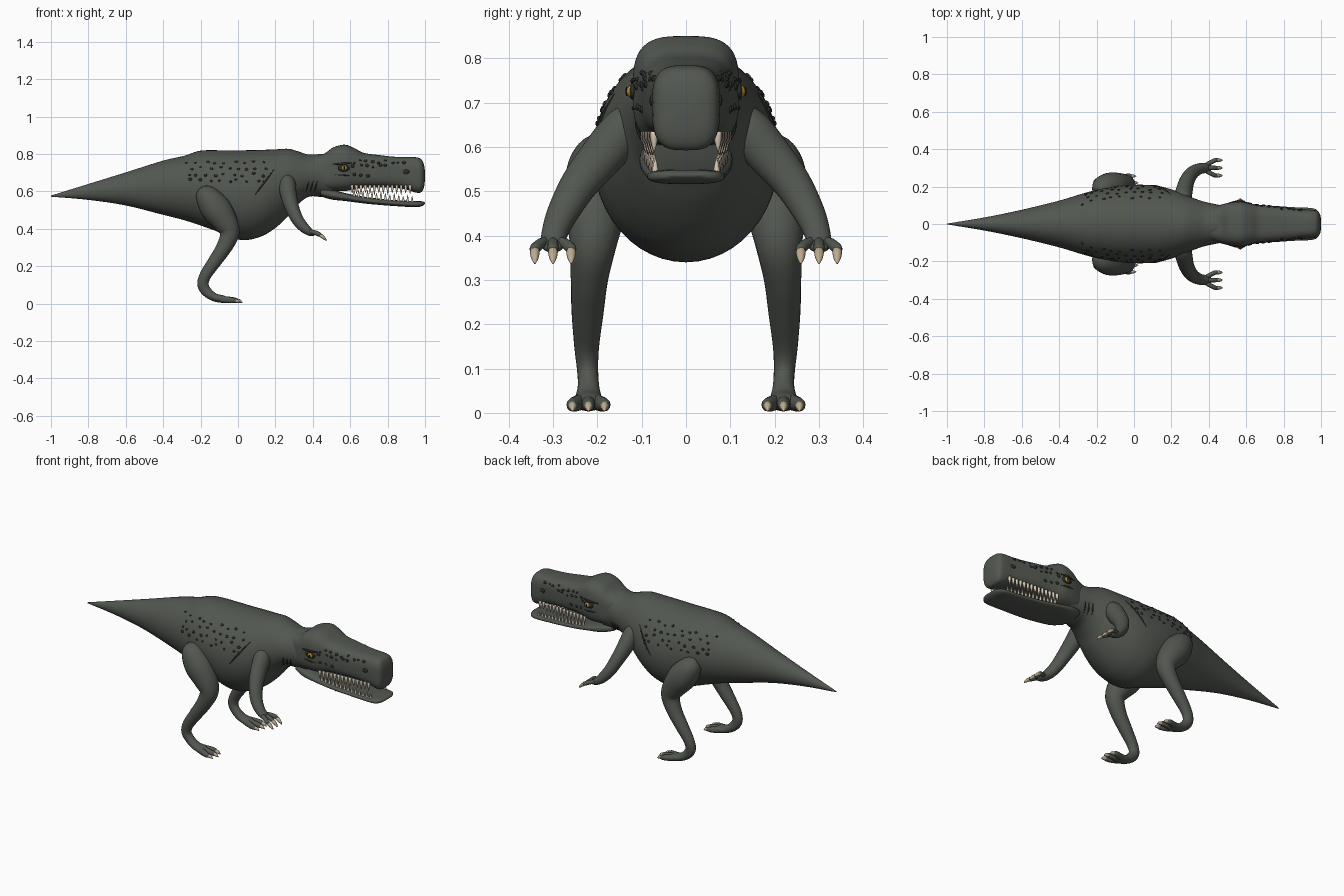
import bpy, bmesh, math, random
from mathutils import Vector, Matrix
from mathutils.bvhtree import BVHTree

cube = bpy.data.objects.get("Cube")
if cube:
    bpy.data.objects.remove(cube, do_unlink=True)


def material(name, r, g, b):
    m = bpy.data.materials.new(name)
    m.use_nodes = True
    m.diffuse_color = (r, g, b, 1)
    node = m.node_tree.nodes["Principled BSDF"]
    node.inputs["Base Color"].default_value = (r, g, b, 1)
    node.inputs["Roughness"].default_value = 0.8
    return m


HIDE = material("grey green hide", .085, .095, .08)
DARK = material("dark scale", .025, .028, .024)
CLAW = material("tan claw", .5, .41, .28)
TOOTH = material("ivory tooth", .68, .58, .45)
AMBER = material("amber eye", .5, .24, .03)
BLACK = material("black pupil", .004, .004, .004)
SIDES = (("left", 1), ("right", -1))


def finish(bm, name, mat):
    """Turn a bmesh into a smooth object and return its search tree."""
    bmesh.ops.recalc_face_normals(bm, faces=bm.faces[:])
    for f in bm.faces:
        f.smooth = True
    mesh = bpy.data.meshes.new(name)
    bm.to_mesh(mesh)
    tree = BVHTree.FromBMesh(bm)
    bm.free()
    mesh.materials.append(mat)
    bpy.context.collection.objects.link(bpy.data.objects.new(name, mesh))
    return tree


def resample(nodes, steps):
    """Catmull-Rom through nodes of any width."""
    rows = []
    last = len(nodes) - 1
    for i in range(last):
        quad = (nodes[max(i - 1, 0)], nodes[i], nodes[i + 1], nodes[min(i + 2, last)])
        for k in range(steps):
            t = k / steps
            rows.append([.5 * (2 * b + (c - a) * t + (2 * a - 5 * b + 4 * c - d) * t * t
                               + (3 * b - a - 3 * c + d) * t ** 3)
                         for a, b, c, d in zip(*quad)])
    rows.append(list(nodes[-1]))
    return rows


def add_tube(bm, nodes, sides=24, steps=5, power=1, axis=None):
    """Sweep a superellipse along nodes (x, y, z, side radius, up radius)."""
    rows = resample(nodes, steps)
    pts = [Vector(r[:3]) for r in rows]
    rings = []
    for i, r in enumerate(rows):
        tan = axis or (pts[min(i + 1, len(pts) - 1)] - pts[max(i - 1, 0)]).normalized()
        side = Vector((0, 1, 0))
        side = (side - tan * side.dot(tan)).normalized()
        up = tan.cross(side)
        ring = []
        for k in range(sides):
            a = math.tau * k / sides
            c, s = [math.copysign(abs(v) ** power, v) for v in (math.cos(a), math.sin(a))]
            ring.append(bm.verts.new(pts[i] + side * c * max(r[3], .001) + up * s * max(r[4], .001)))
        rings.append(ring)
    for a, b in zip(rings, rings[1:]):
        for k in range(sides):
            j = (k + 1) % sides
            bm.faces.new((a[k], a[j], b[j], b[k]))
    bm.faces.new(rings[0])
    bm.faces.new(rings[-1])


def loft(name, stations, power):
    """Stations along x: (x, top, bottom, half width)."""
    bm = bmesh.new()
    nodes = [(x, 0, (t + b) / 2, w, (t - b) / 2) for x, t, b, w in stations]
    add_tube(bm, nodes, 48, 6, power, Vector((1, 0, 0)))
    return finish(bm, name, HIDE)


def limb(name, nodes, s):
    bm = bmesh.new()
    add_tube(bm, [(x, y * s, z, a, b) for x, y, z, a, b in nodes])
    finish(bm, name, HIDE)


def on_surface(tree, x, z, s):
    hit, normal, _, _ = tree.ray_cast(Vector((x, s, z)), Vector((0, -s, 0)))
    return hit, normal


def add_bump(bm, tree, x, z, s, size, lift=0):
    """Flattened ball on the skin, size = (along, up, out)."""
    hit, n = on_surface(tree, x, z, s)
    if hit:
        m = Matrix.Translation(hit + n * lift) @ n.to_track_quat('Z', 'Y').to_matrix().to_4x4()
        bmesh.ops.create_icosphere(bm, subdivisions=2, radius=1,
                                   matrix=m @ Matrix.Diagonal((*size, 1)))


def add_groove(bm, tree, start, end, s, r):
    nodes = []
    for k in range(7):
        t = k / 6
        hit, n = on_surface(tree, start[0] + (end[0] - start[0]) * t,
                            start[1] + (end[1] - start[1]) * t, s)
        if hit:
            w = r * (.3 + math.sin(math.pi * t))
            nodes.append((*hit, w, w))
    if len(nodes) > 1:
        add_tube(bm, nodes, 6, 2)


# Torso, neck and tail
body = loft("body", [
    (-1, .578, .572, .002), (-.8, .64, .555, .035), (-.6, .702, .525, .076),
    (-.4, .765, .475, .125), (-.29, .79, .447, .158), (-.2, .818, .418, .182),
    (-.08, .82, .375, .203), (.02, .82, .34, .21), (.12, .822, .358, .205),
    (.2, .825, .405, .185), (.27, .828, .47, .158), (.32, .815, .53, .138),
    (.38, .797, .572, .118), (.45, .8, .57, .103), (.51, .79, .57, .09), (.54, .74, .62, .04)], 1)

# Skull with blunt snout, and open lower jaw
skull = loft("skull", [
    (.4, .788, .62, .085), (.46, .802, .605, .102), (.51, .836, .602, .114),
    (.57, .85, .602, .12), (.62, .833, .61, .11), (.67, .807, .62, .102),
    (.75, .795, .622, .095), (.83, .786, .62, .086), (.9, .784, .61, .078),
    (.95, .783, .594, .076), (.98, .772, .596, .07), (.995, .74, .625, .05), (1, .7, .67, .015)], .62)
loft("lower_jaw", [
    (.44, .615, .575, .08), (.5, .61, .557, .1), (.58, .59, .548, .105), (.7, .568, .533, .1),
    (.85, .553, .521, .09), (.95, .549, .516, .085), (.985, .547, .522, .068), (1, .54, .533, .03)], .7)

# Teeth in both jaws
bm = bmesh.new()
COUNT = 14
for _, s in SIDES:
    for i in range(COUNT):
        t = i / (COUNT - 1)
        x, y = .61 + .31 * t, s * (.093 - .021 * t)
        long = .005 * (i % 3)
        add_tube(bm, [(x, y, .635, .008, .008), (x, y, .615, .008, .008),
                      (x, y, .592 - long, .001, .001)], 6, 2)
        x, y, z = x + .011, y * .96, .585 - .036 * t
        add_tube(bm, [(x, y, z - .02, .007, .007), (x, y, z, .007, .007),
                      (x, y, z + .032 - long, .001, .001)], 6, 2)
finish(bm, "teeth", TOOTH)

for label, s in SIDES:
    random.seed(4)
    # Hind leg and foot
    limb(label + "_leg", [
        (-.19, .16, .595, .04, .04), (-.165, .185, .57, .07, .065), (-.12, .2, .51, .076, .08),
        (-.07, .205, .44, .066, .068), (-.045, .21, .375, .052, .052), (-.075, .218, .3, .042, .042),
        (-.125, .222, .225, .036, .036), (-.175, .224, .15, .028, .031), (-.187, .222, .1, .024, .03),
        (-.165, .22, .062, .024, .027), (-.125, .22, .034, .03, .022), (-.08, .22, .024, .036, .02),
        (-.05, .22, .018, .025, .012)], s)
    toes, claws = bmesh.new(), bmesh.new()
    for spread in (-1, 0, 1):
        y = s * .22
        tip = y + spread * .036
        reach = .012 if spread == 0 else 0
        add_tube(toes, [(-.12, y + spread * .012, .03, .014, .016), (-.07, y + spread * .024, .022, .016, .018),
                        (-.03 + reach, tip, .018, .014, .015), (-.01 + reach, tip, .014, .008, .009)], 12, 4)
        add_tube(claws, [(-.025 + reach, tip, .016, .01, .01), (-.005 + reach, tip, .014, .009, .01),
                         (.012 + reach, tip, .004, .001, .001)], 8, 3)
    finish(toes, label + "_toes", HIDE)
    finish(claws, label + "_toe_claws", CLAW)

    # Arm and hand
    limb(label + "_arm", [
        (.255, .11, .675, .035, .035), (.262, .14, .64, .05, .046), (.27, .185, .585, .05, .044),
        (.287, .238, .52, .043, .038), (.315, .276, .455, .036, .033), (.35, .295, .41, .03, .028),
        (.385, .3, .382, .027, .02), (.41, .3, .372, .02, .01)], s)
    fingers, claws = bmesh.new(), bmesh.new()
    for spread in (-1, 0, 1):
        y = s * .3
        tip = y + spread * .041
        add_tube(fingers, [(.375, y + spread * .01, .387, .011, .011), (.405, y + spread * .027, .382, .012, .012),
                           (.435, tip, .37, .012, .012), (.442, tip, .364, .006, .006)], 12, 4)
        add_tube(claws, [(.428, tip, .372, .008, .008), (.445, tip, .363, .011, .01),
                         (.463, tip, .348, .008, .007), (.473, tip, .337, .002, .002)], 8, 3)
    finish(fingers, label + "_fingers", HIDE)
    finish(claws, label + "_finger_claws", CLAW)

    # Raised scales on flank and snout
    bm = bmesh.new()
    for row, z in enumerate((.755, .725, .69, .66)):
        for i in range(9):
            x = -.27 + .05 * i + .02 * (row % 2) + random.uniform(-.012, .012)
            r = random.uniform(.005, .008)
            add_bump(bm, body, x, z + random.uniform(-.008, .008), s, (r * 1.3, r, .005))
    for row, z in enumerate((.76, .735, .69)):
        for i in range(9 - 3 * row):
            x = .62 + .034 * i + random.uniform(-.008, .008)
            r = random.uniform(.005, .009)
            add_bump(bm, skull, x, z + random.uniform(-.008, .008), s, (r * 1.2, r, .005))
    # Nostril, eye socket and skin folds
    add_bump(bm, skull, .9, .705, s, (.017, .013, .004))
    add_bump(bm, skull, .565, .725, s, (.032, .02, .008))
    add_groove(bm, skull, (.505, .745), (.61, .752), s, .005)
    add_groove(bm, skull, (.52, .69), (.6, .685), s, .003)
    add_groove(bm, body, (.09, .58), (.195, .72), s, .004)
    for k in range(3):
        x = .365 + .022 * k
        add_groove(bm, body, (x, .6), (x + .015, .655), s, .003)
    finish(bm, label + "_scales_and_folds", DARK)

    # Eye with slit pupil
    for part, size, lift, mat in (("eye", (.017, .015, .013), .002, AMBER),
                                  ("pupil", (.004, .011, .003), .0135, BLACK)):
        bm = bmesh.new()
        add_bump(bm, skull, .568, .725, s, size, lift)
        finish(bm, label + "_" + part, mat)
